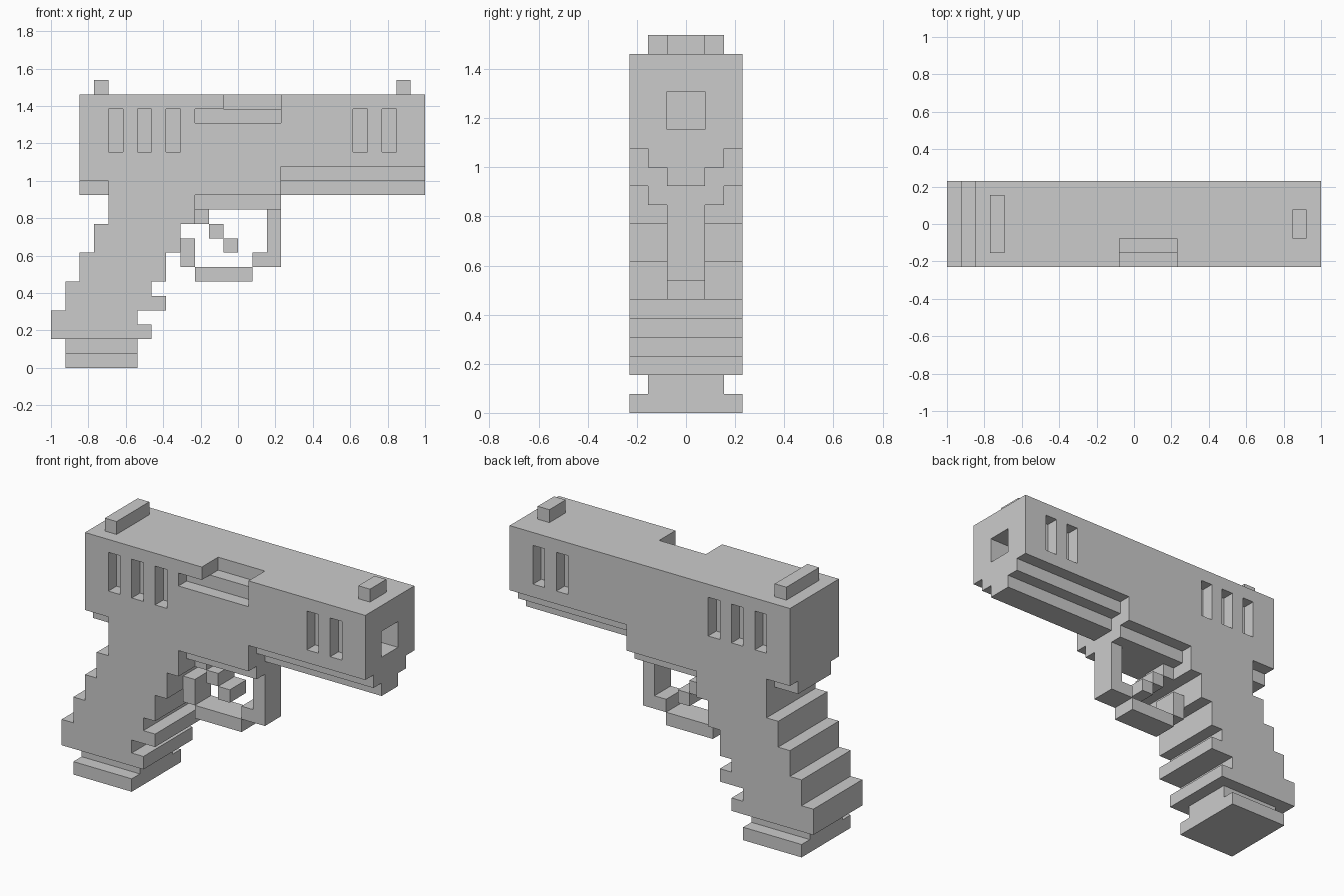
import bpy, bmesh
from mathutils import Vector

if "Cube" in bpy.data.objects:
    bpy.data.objects.remove(bpy.data.objects["Cube"])

U = 1 / 13          # one block of the model; all sizes below are in blocks


def extrude(name, points, axis, lo, hi):
    """Extrude a closed profile along x (profile in y,z) or y (profile in x,z)."""
    def place(p, t):
        return Vector((t, p[0], p[1]) if axis == 'x' else (p[0], t, p[1])) * U
    bm = bmesh.new()
    face = bm.faces.new([bm.verts.new(place(p, lo)) for p in points])
    ring = bmesh.ops.extrude_face_region(bm, geom=[face])['geom']
    offset = place((0, 0), hi - lo)
    bmesh.ops.translate(bm, vec=offset, verts=[g for g in ring if isinstance(g, bmesh.types.BMVert)])
    bmesh.ops.recalc_face_normals(bm, faces=bm.faces)
    mesh = bpy.data.meshes.new(name)
    bm.to_mesh(mesh)
    bm.free()
    obj = bpy.data.objects.new(name, mesh)
    bpy.context.collection.objects.link(obj)
    return obj


def box(name, x0, x1, z0, z1, y0, y1):
    return extrude(name, [(x0, z0), (x1, z0), (x1, z1), (x0, z1)], 'y', y0, y1)


def carve(target, cutter):
    cutter.hide_render = True
    cutter.hide_viewport = True
    cutter.display_type = 'WIRE'
    mod = target.modifiers.new(cutter.name, 'BOOLEAN')
    mod.operation, mod.solver, mod.object = 'DIFFERENCE', 'EXACT', cutter


# Slide
slide = extrude("slide", [(-11, 13), (3, 13), (3, 14), (13, 14), (13, 19), (-11, 19)], 'y', -3, 3)

# Side slots on both flanks
for x in (-9, -7, -5, 8, 10):
    for y in (-4, 2):
        carve(slide, box("slot_cutter", x, x + 1, 15, 18, y, y + 2))

# Muzzle opening and stepped side port
carve(slide, box("muzzle_cutter", 9.5, 14, 15, 17, -1, 1))
carve(slide, extrude("port_cutter", [(-4, 17), (-2, 17), (-2, 18), (-1, 18), (-1, 20), (-4, 20)], 'x', -1, 3))
carve(slide, box("port_slit_cutter", -3, -0.5, 17, 18, -4, -2))

# Sights
box("rear_sight", -10, -9, 19, 20, -2, 2)
box("front_sight", 11, 12, 19, 20, -1, 1)

# Stepped rail under the barrel and rear tang
extrude("under_rail", [(-2, 14), (-2, 13), (-1, 13), (-1, 12), (1, 12), (1, 13), (2, 13), (2, 14)], 'x', 3, 13)
box("rear_tang", -11, -9, 12, 13, -2, 2)

# Frame and stepped grip with finger ridges
extrude("frame_and_grip", [
    (-9, 13), (3, 13), (3, 12), (-3, 12), (-3, 10), (-4, 10), (-4, 8), (-5, 8), (-5, 6),
    (-6, 6), (-6, 5), (-5, 5), (-5, 4), (-7, 4), (-7, 3), (-6, 3), (-6, 2),
    (-13, 2), (-13, 4), (-12, 4), (-12, 6), (-11, 6), (-11, 8), (-10, 8), (-10, 10), (-9, 10)],
    'y', -3, 3)

# Magazine base
box("magazine_neck", -12, -7, 1, 2, -2, 2)
box("magazine_base", -12, -7, 0, 1, -3, 3)

# Trigger guard
box("guard_mount", -3, 3, 11, 12, -2, 2)
box("guard_rear", -4, -3, 7, 9, -1, 1)
box("guard_bottom", -3, 1, 6, 7, -1, 1)
extrude("guard_front", [(1, 7), (3, 7), (3, 11), (2, 11), (2, 8), (1, 8)], 'y', -1, 1)

# Trigger, a diagonal run of blocks
for i in range(3):
    box(f"trigger_{i + 1}", i - 3, i - 2, 10 - i, 11 - i, -1, 1)
